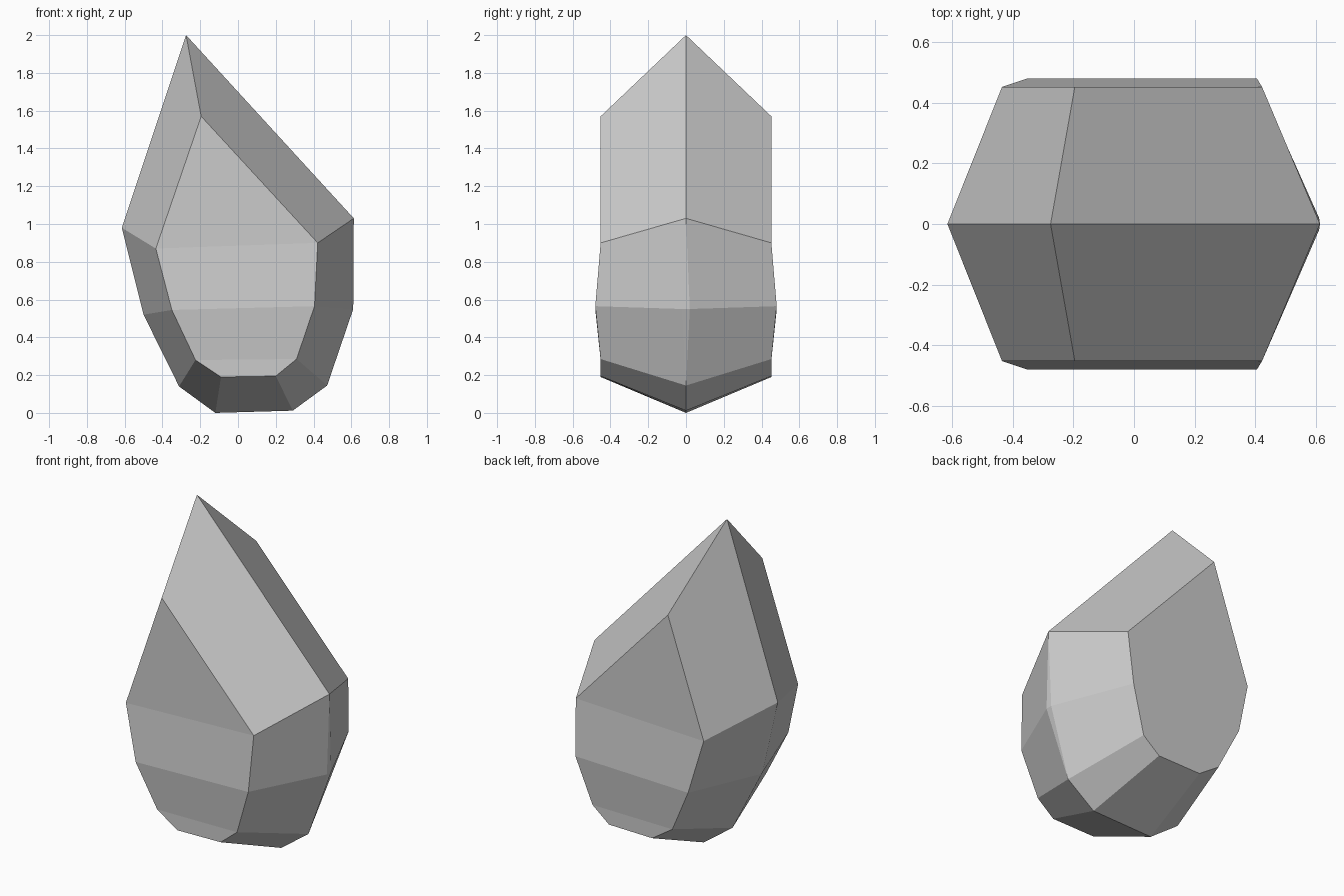
import bpy, bmesh

if "Cube" in bpy.data.objects:
    bpy.data.objects.remove(bpy.data.objects["Cube"])

# Silhouette rim (x, z) and smaller face outline (x, half depth, z), clockwise from the tip
RIM = [(-0.275, 2.0), (0.613, 1.03), (0.61, 0.55), (0.472, 0.145), (0.29, 0.012),
       (-0.12, 0.0), (-0.312, 0.14), (-0.5, 0.52), (-0.615, 0.98)]
FACE = [(-0.195, 0.452, 1.57), (0.422, 0.452, 0.90), (0.405, 0.48, 0.565),
        (0.31, 0.452, 0.285), (0.20, 0.452, 0.195), (-0.09, 0.452, 0.19),
        (-0.225, 0.452, 0.28), (-0.35, 0.48, 0.545), (-0.435, 0.452, 0.87)]
N = len(RIM)
bm = bmesh.new()

# Rings from front to back; the rim parts slightly at the widest row
def rings(side):
    face = [bm.verts.new((x, side * y, z)) for x, y, z in FACE]
    rim = [bm.verts.new((x, side * (0.02 if i in (2, 7) else 0), z))
           for i, (x, z) in enumerate(RIM)]
    return face, rim

front, front_rim = rings(-1)
back, back_rim = rings(1)

# Bevelled facets and the narrow rim facets
for a, b in ((front, front_rim), (front_rim, back_rim), (back_rim, back)):
    for i in range(N):
        j = (i + 1) % N
        bm.faces.new((a[i], b[i], b[j], a[j]))

# Front and back faces, in horizontal bands
for ring in (front, back):
    bm.faces.new((ring[0], ring[1], ring[8]))
    for i in (1, 2, 3):
        bm.faces.new((ring[i], ring[i + 1], ring[N - 1 - i], ring[N - i]))

bmesh.ops.remove_doubles(bm, verts=bm.verts[:], dist=0.0005)
bmesh.ops.recalc_face_normals(bm, faces=bm.faces[:])
mesh = bpy.data.meshes.new("faceted_stone")
bm.to_mesh(mesh)
bm.free()
stone = bpy.data.objects.new("faceted_stone", mesh)
bpy.context.collection.objects.link(stone)
